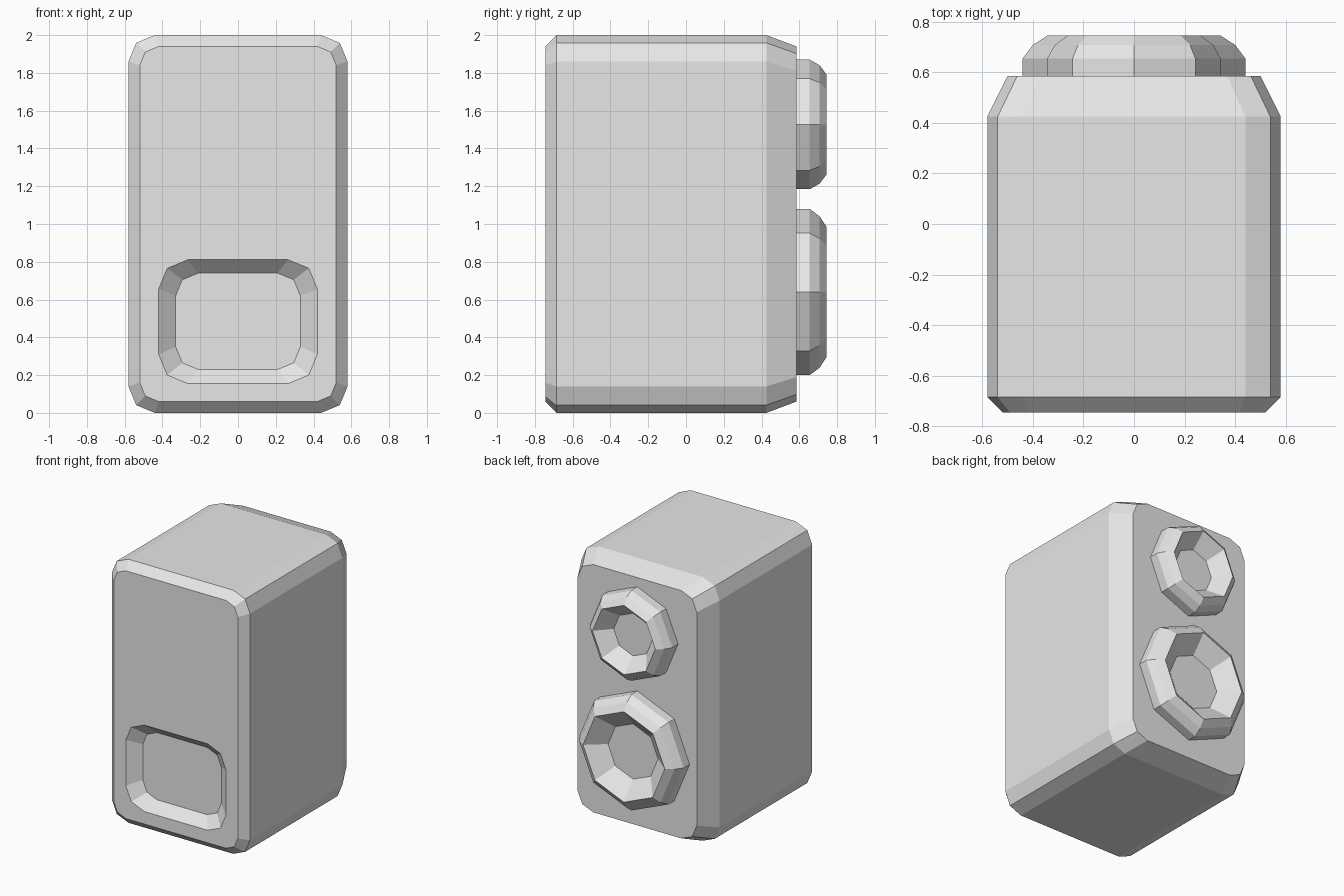
import bpy
import bmesh
from math import sin, cos, pi

old = bpy.data.objects.get("Cube")
if old:
    bpy.data.objects.remove(old, do_unlink=True)

grey = bpy.data.materials.new("light_grey")
grey.use_nodes = True
grey.diffuse_color = (0.8, 0.8, 0.8, 1)
grey.node_tree.nodes["Principled BSDF"].inputs["Base Color"].default_value = (0.8, 0.8, 0.8, 1)


def rounded_rect(y, half_w, half_h, radius, z):
    """Rectangle in the xz plane with two-segment rounded corners."""
    points = []
    for corner, (sx, sz) in enumerate([(1, 1), (-1, 1), (-1, -1), (1, -1)]):
        for step in range(3):
            a = corner * pi / 2 + step * pi / 4
            points.append((sx * (half_w - radius) + radius * cos(a), y,
                           z + sz * (half_h - radius) + radius * sin(a)))
    return points


def octagon(y, radius, z):
    """Octagon in the xz plane with one corner pointing up."""
    return [(radius * cos(i * pi / 4), y, z + radius * sin(i * pi / 4)) for i in range(8)]


def loft(name, rings, cap_start):
    """Skin successive rings, always closing the last one."""
    bm = bmesh.new()
    loops = [[bm.verts.new(p) for p in ring] for ring in rings]
    n = len(loops[0])
    for a, b in zip(loops, loops[1:]):
        for i in range(n):
            j = (i + 1) % n
            bm.faces.new((a[j], a[i], b[i], b[j]))
    if cap_start:
        bm.faces.new(loops[0])
    bm.faces.new(loops[-1][::-1])
    # Rings advance along -y for the cabinet and +y for the drivers
    if rings[0][0][1] > rings[1][0][1]:
        bmesh.ops.reverse_faces(bm, faces=bm.faces[:])
    mesh = bpy.data.meshes.new(name)
    # Orient the shell outward
    if cap_start:
        bmesh.ops.recalc_face_normals(bm, faces=bm.faces[:])
    bm.to_mesh(mesh)
    bm.free()
    mesh.materials.append(grey)
    obj = bpy.data.objects.new(name, mesh)
    bpy.context.collection.objects.link(obj)
    return obj


# Cabinet: chamfered back, straight body, chamfered front, recessed port
loft("cabinet", [
    rounded_rect(0.585, 0.50, 0.94, 0.13, 1.0),
    rounded_rect(0.425, 0.58, 1.00, 0.14, 1.0),
    rounded_rect(-0.685, 0.58, 1.00, 0.14, 1.0),
    rounded_rect(-0.745, 0.52, 0.94, 0.10, 1.0),
    rounded_rect(-0.745, 0.42, 0.328, 0.155, 0.483),
    rounded_rect(-0.67, 0.33, 0.255, 0.12, 0.485),
], True)

# Drivers: raised octagonal rim around a sunken cone
for name, z, radius, mid, mouth, floor in [
    ("upper_driver", 1.527, 0.343, 0.313, 0.263, 0.162),
    ("lower_driver", 0.64, 0.44, 0.40, 0.343, 0.21),
]:
    loft(name, [
        octagon(0.585, radius, z),
        octagon(0.655, radius, z),
        octagon(0.708, mid, z),
        octagon(0.745, mouth, z),
        octagon(0.635, floor, z),
    ], False)
